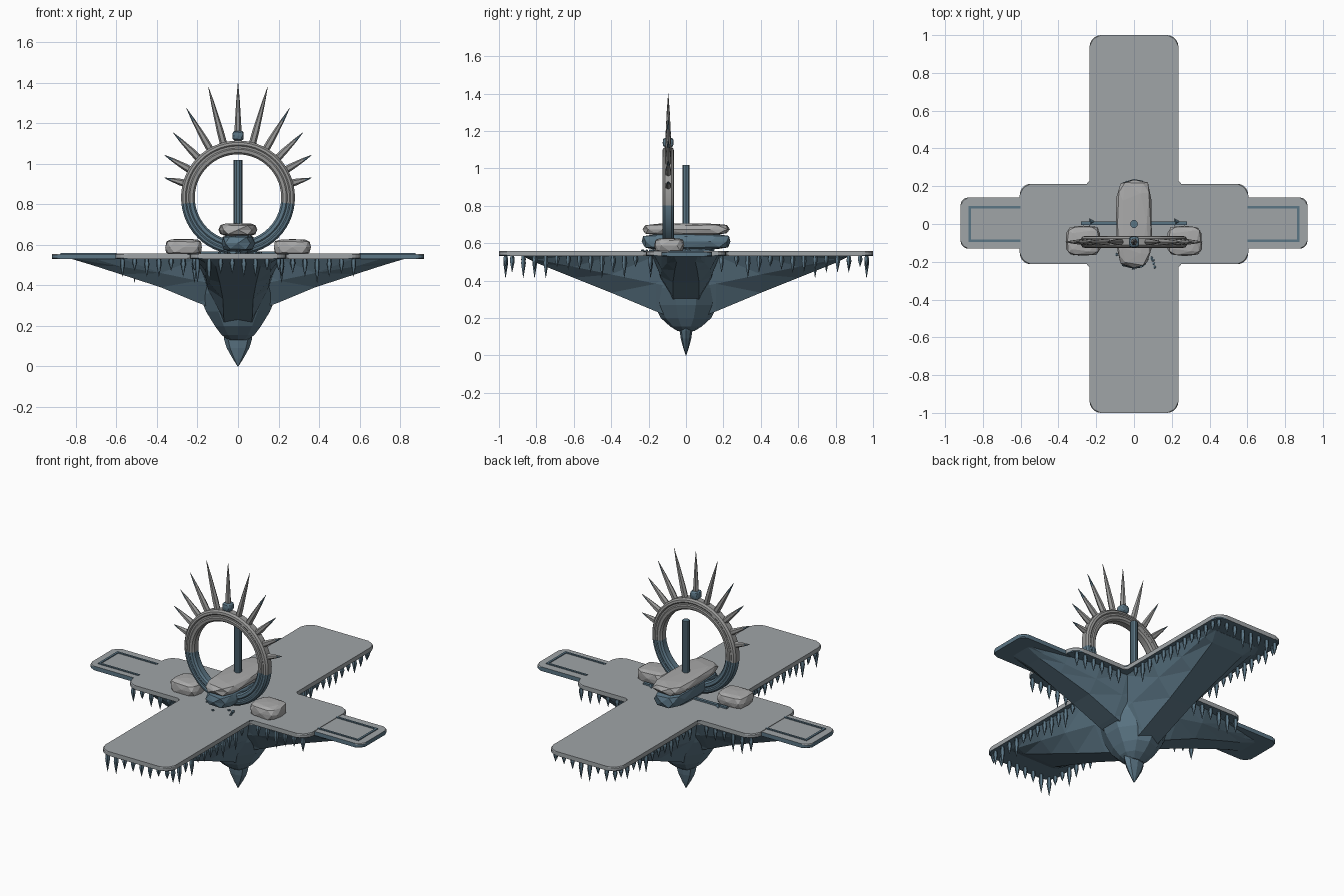
import bpy, bmesh, math, random
from mathutils import Vector, Matrix

if "Cube" in bpy.data.objects:
    bpy.data.objects.remove(bpy.data.objects["Cube"])

random.seed(4)

def mat(name, rgb):
    m = bpy.data.materials.new(name)
    m.diffuse_color = (*rgb, 1)
    m.use_nodes = True
    m.node_tree.nodes["Principled BSDF"].inputs["Base Color"].default_value = m.diffuse_color
    return m

SLAB = mat("slab grey", (0.35, 0.375, 0.39))
STONE = mat("pale stone", (0.40, 0.40, 0.40))
RING = mat("ring grey", (0.31, 0.31, 0.305))
BLUE = mat("slate blue", (0.105, 0.18, 0.235))

def finish(name, bm, mats, rule=None, smooth=False):
    bmesh.ops.recalc_face_normals(bm, faces=bm.faces)
    bm.normal_update()
    if rule:
        for f in bm.faces:
            f.material_index = rule(f)
    me = bpy.data.meshes.new(name)
    bm.to_mesh(me)
    bm.free()
    for m in mats:
        me.materials.append(m)
    ob = bpy.data.objects.new(name, me)
    bpy.context.collection.objects.link(ob)
    if smooth:
        bpy.context.view_layer.objects.active = ob
        ob.select_set(True)
        bpy.ops.object.shade_smooth_by_angle(angle=math.radians(35))
        ob.select_set(False)
    return ob

def loft(bm, rings):
    """Skin a list of equal-length point loops and cap both ends."""
    vs = [[bm.verts.new(p) for p in r] for r in rings]
    n = len(vs[0])
    for a, b in zip(vs, vs[1:]):
        for i in range(n):
            bm.faces.new((a[i], a[(i + 1) % n], b[(i + 1) % n], b[i]))
    bm.faces.new(vs[0])
    bm.faces.new(vs[-1])

def spike(bm, base, direction, profile, n=6):
    """Tapered spike; profile = (distance, radius) pairs."""
    rot = Vector((0, 0, 1)).rotation_difference(Vector(direction)).to_matrix()
    loft(bm, [[Vector(base) + rot @ Vector((r * math.cos(2 * math.pi * i / n),
              r * math.sin(2 * math.pi * i / n), d)) for i in range(n)] for d, r in profile])

def rounded(corners, radius, steps=5):
    """Fillet every corner (point, radius scale) of a 2D outline."""
    out = []
    for i, c in enumerate(corners):
        c = Vector(c)
        a = (Vector(corners[i - 1]) - c).normalized()
        b = (Vector(corners[(i + 1) % len(corners)]) - c).normalized()
        r = radius if a.x * b.y - a.y * b.x < 0 else radius * 0.25
        o = c + (a + b) * r
        for k in range(steps + 1):
            t = k / steps * math.pi / 2
            out.append(o - b * r * math.cos(t) - a * r * math.sin(t))
    return out

def slab(name, corners, radius, z0, z1, mats, rule=None):
    bm = bmesh.new()
    pts = rounded(corners, radius)
    loft(bm, [[(p.x, p.y, z) for p in pts] for z in (z0, z1)])
    rim = [e for e in bm.edges if e.calc_length() > 0 and abs(e.verts[0].co.z - e.verts[1].co.z) < 1e-6]
    bmesh.ops.bevel(bm, geom=rim, offset=0.005, segments=1, affect='EDGES')
    return finish(name, bm, mats, rule)

def top_rule(f):
    return 0 if f.normal.z > 0.4 else 1

# cross-shaped deck
A, B, C = 0.235, 0.605, 0.213
quarter = [(A, C), (A, 1.0)]
cross = [(B, -C), (B, C), (A, C), (A, 1), (-A, 1), (-A, C), (-B, C), (-B, -C),
         (-A, -C), (-A, -1), (A, -1), (A, -C)]
slab("cross_deck", cross, 0.06, 0.531, 0.557, [SLAB, BLUE], lambda f: 1 if f.normal.z < -0.4 else 0)

# end plates with raised rectangular trim
for s, side in ((1, "right"), (-1, "left")):
    x0, x1 = sorted((s * 0.54, s * 0.918))
    slab(side + "_end_plate", [(x0, -0.13), (x1, -0.13), (x1, 0.14), (x0, 0.14)],
         0.04, 0.529, 0.554, [SLAB, BLUE], top_rule)
    for i, (xa, xb, ya, yb) in enumerate(((0.60, 0.875, 0.082, 0.094), (0.60, 0.875, -0.094, -0.082),
                                          (0.862, 0.875, -0.094, 0.094))):
        bm = bmesh.new()
        bmesh.ops.create_cube(bm, size=1, matrix=Matrix.Translation((s * (xa + xb) / 2, (ya + yb) / 2, 0.555))
                              @ Matrix.Diagonal((xb - xa, yb - ya, 0.008, 1)))
        finish(f"{side}_plate_trim_{i}", bm, [BLUE])

# faceted keel under each arm: (distance, top half width, bottom half width, bottom z)
def keel(name, axis, s, stations):
    bm = bmesh.new()
    rings = []
    for d, w, wb, zb in stations:
        zm = 0.531 - (0.531 - zb) * 0.5
        sec = [(-w, 0.534), (-(w * 0.6 + wb * 0.4), zm), (-wb, zb), (wb, zb), (w * 0.6 + wb * 0.4, zm), (w, 0.534)]
        rings.append([(u, s * d, z) if axis == 'y' else (s * d, u, z) for u, z in sec])
    loft(bm, rings)
    bmesh.ops.triangulate(bm, faces=[f for f in bm.faces if len(f.verts) == 4])
    finish(name, bm, [BLUE])

for s, nm in ((1, "back"), (-1, "front")):
    keel(nm + "_keel", 'y', s, [(0, 0.2, 0.07, 0.17), (0.16, 0.2, 0.07, 0.235), (0.4, 0.215, 0.075, 0.335),
                                (0.6, 0.21, 0.09, 0.415), (0.8, 0.2, 0.11, 0.495), (0.87, 0.17, 0.10, 0.53)])
for s, nm in ((1, "right"), (-1, "left")):
    keel(nm + "_keel", 'x', s, [(0, 0.18, 0.07, 0.24), (0.2, 0.18, 0.07, 0.315), (0.38, 0.17, 0.07, 0.39),
                                (0.58, 0.13, 0.06, 0.455), (0.72, 0.10, 0.05, 0.50), (0.82, 0.08, 0.04, 0.53)])

# central rock and bottom tip
def turned(name, prof, n, off=0.0):
    bm = bmesh.new()
    loft(bm, [[(rx * math.cos(2 * math.pi * (i + off) / n), ry * math.sin(2 * math.pi * (i + off) / n), z)
               for i in range(n)] for z, rx, ry in prof])
    return finish(name, bm, [BLUE])

turned("central_rock", [(0.533, 0.235, 0.205), (0.46, 0.23, 0.205), (0.36, 0.205, 0.19), (0.27, 0.165, 0.17),
                        (0.20, 0.12, 0.135), (0.155, 0.085, 0.085), (0.13, 0.05, 0.045)], 10, 0.5)
turned("bottom_tip", [(0.19, 0.075, 0.045), (0.13, 0.068, 0.034), (0.09, 0.055, 0.028),
                      (0.04, 0.027, 0.015), (0.0, 0.002, 0.002)], 8)

# icicles below the deck edges
bm = bmesh.new()
def icicle_row(p, q, step):
    p, q = Vector(p), Vector(q)
    n = max(1, round((q - p).length / step))
    for i in range(n + 1):
        b = p.lerp(q, i / n)
        L = random.choice((0.06, 0.075, 0.09, 0.12))
        spike(bm, (b.x, b.y, 0.534), (0, 0, -1),
              [(0, 0.010), (L * 0.35, 0.014), (L * 0.7, 0.007), (L, 0.0008)], 5)
for s in (1, -1):
    icicle_row((-0.2, s * 0.965), (0.2, s * 0.965), 0.055)
    for t in (1, -1):
        icicle_row((t * 0.215, s * 0.27), (t * 0.215, s * 0.93), 0.06)
        icicle_row((t * 0.27, s * 0.19), (t * 0.57, s * 0.19), 0.06)
finish("icicles", bm, [BLUE])

# upright ring: ridged profile swept round the y axis
CY, CZ = -0.095, 0.833
prof = [(0.213, -0.018), (0.222, -0.029), (0.238, -0.031), (0.244, -0.026), (0.254, -0.026), (0.26, -0.031),
        (0.272, -0.028), (0.281, -0.017)]
prof += [(r, -y) for r, y in reversed(prof)]
bm = bmesh.new()
N, P = 56, len(prof)
vs = [[bm.verts.new((r * math.cos(2 * math.pi * i / N), CY + y, CZ + r * math.sin(2 * math.pi * i / N)))
       for r, y in prof] for i in range(N)]
for i in range(N):
    for j in range(P):
        a, b = vs[i], vs[(i + 1) % N]
        bm.faces.new((a[j], b[j], b[(j + 1) % P], a[(j + 1) % P]))
finish("upright_ring", bm, [RING, BLUE], lambda f: 0 if f.calc_center_median().z > 0.805 else 1, True)

# crown of spikes, outer ones with blue tips
for k in range(-5, 6):
    a = math.radians(90 - 15 * k)
    tip = (0.567, 0.565, 0.51, 0.455, 0.42, 0.375)[abs(k)]
    d = Vector((math.cos(a), 0, math.sin(a)))
    L = tip - 0.265
    bm = bmesh.new()
    spike(bm, Vector((0, CY, CZ)) + d * 0.265, d,
          [(0, 0.018), (L * 0.25, 0.017), (L * 0.7, 0.009), (L, 0.0008)], 6)
    lim = CZ + (0.265 + L * 0.7) * d.z
    finish(f"crown_spike_{k + 6}", bm, [RING, BLUE],
           lambda f: 1 if abs(k) > 1 and f.normal.x * d.x > 0 and
           (f.calc_center_median() - Vector((0, CY, CZ))).length > 0.265 + L * 0.7 else 0)

# rough stones: squared-off icospheres
def lump(name, c, half, m, power=0.55, sub=2, jit=0.06):
    bm = bmesh.new()
    bmesh.ops.create_icosphere(bm, subdivisions=sub, radius=1)
    for v in bm.verts:
        q = [math.copysign(abs(u) ** power, u) for u in v.co]
        j = 1 - random.random() * jit
        v.co = [c[i] + half[i] * min(1, max(-1, q[i] * 1.02)) * j for i in range(3)]
    finish(name, bm, [m])

lump("keystone", (0, CY, 1.138), (0.028, 0.03, 0.026), BLUE)
lump("altar_base", (0, 0, 0.608), (0.085, 0.25, 0.045), BLUE)
lump("altar_top", (0, 0.003, 0.674), (0.097, 0.24, 0.033), STONE)
lump("altar_foot", (0, 0, 0.565), (0.06, 0.16, 0.02), BLUE)
for s, nm in ((1, "right"), (-1, "left")):
    lump(nm + "_boulder", (s * 0.268, -0.09, 0.588), (0.094, 0.082, 0.042), STONE)
    bm = bmesh.new()
    spike(bm, (s * 0.225, 0.01, 0.555), (0, 0, 1), [(0, 0.024), (0.022, 0.002)], 3)
    finish(nm + "_shard", bm, [BLUE])

# upright rod, floor bar, pebbles
turned("upright_rod", [(0.56, 0.021, 0.021), (1.018, 0.021, 0.021)], 10)
bm = bmesh.new()
bmesh.ops.create_cube(bm, size=1, matrix=Matrix.Translation((0, 0.003, 0.56)) @ Matrix.Diagonal((0.56, 0.018, 0.014, 1)))
finish("floor_bar", bm, [BLUE])
for i in range(10):
    lump(f"pebble_{i}", (random.uniform(-0.12, 0.12), random.uniform(-0.24, -0.16), 0.56),
         (0.008, 0.008, 0.007), BLUE, 0.8, 1)
